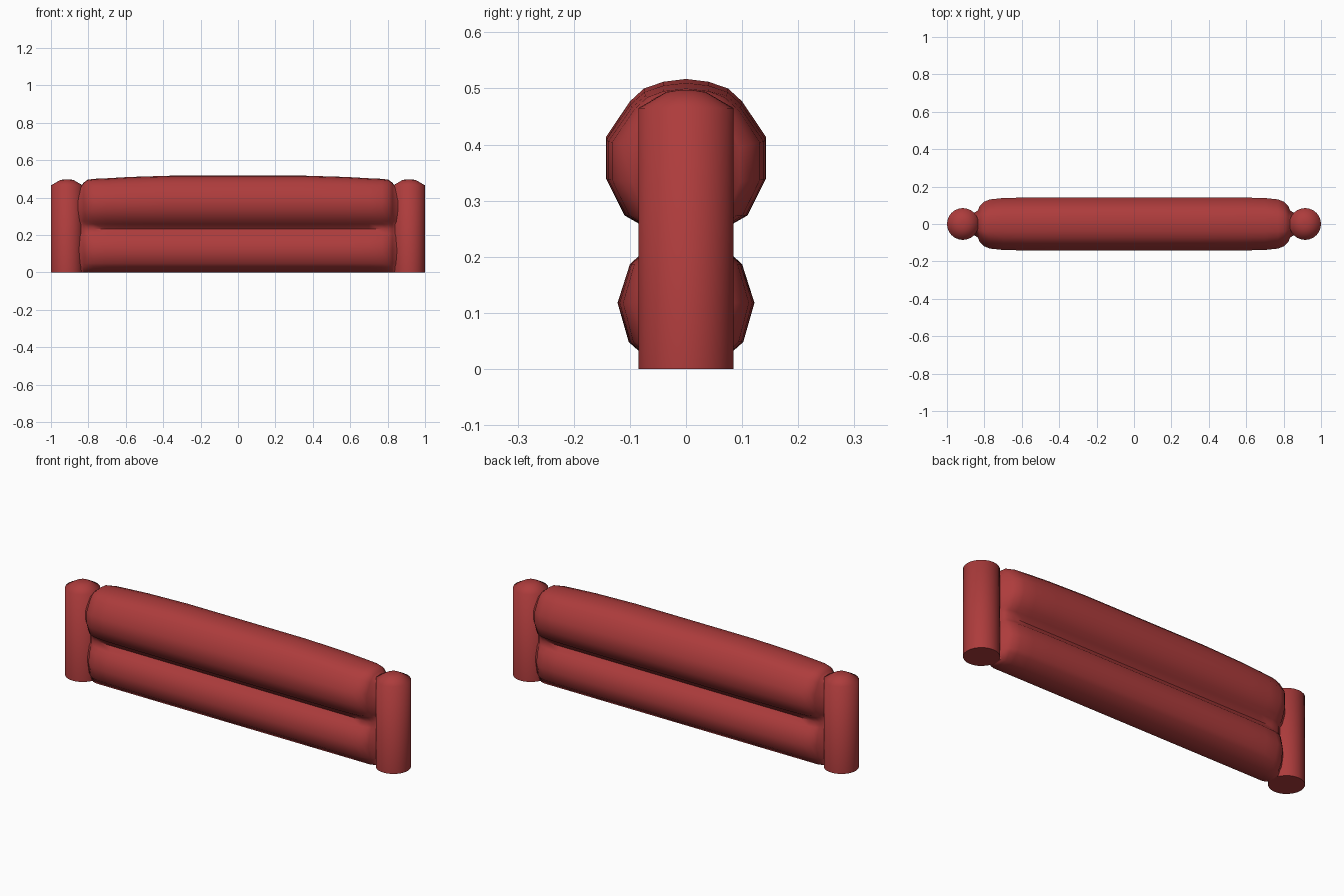
import bpy, bmesh, math

cube = bpy.data.objects.get("Cube")
if cube:
    bpy.data.objects.remove(cube, do_unlink=True)

red = bpy.data.materials.new("barrier red")
red.use_nodes = True
red.diffuse_color = (0.42, 0.045, 0.045, 1)
red.node_tree.nodes["Principled BSDF"].inputs["Base Color"].default_value = red.diffuse_color


def skin(name, rings, angle):
    """Bridge a list of closed rings, cap both ends and shade smooth."""
    bm = bmesh.new()
    loops = [[bm.verts.new(p) for p in ring] for ring in rings]
    for a, b in zip(loops, loops[1:]):
        for i in range(len(a)):
            j = (i + 1) % len(a)
            bm.faces.new((a[i], a[j], b[j], b[i]))
    bm.faces.new(loops[0])
    bm.faces.new(loops[-1])
    bmesh.ops.recalc_face_normals(bm, faces=bm.faces)
    mesh = bpy.data.meshes.new(name)
    bm.to_mesh(mesh)
    bm.free()
    mesh.materials.append(red)
    obj = bpy.data.objects.new(name, mesh)
    bpy.context.collection.objects.link(obj)
    bpy.ops.object.select_all(action="DESELECT")
    obj.select_set(True)
    bpy.context.view_layer.objects.active = obj
    bpy.ops.object.shade_smooth_by_angle(angle=math.radians(angle))


# Half cross-section (y, z): lower roll, waist crease, upper roll
half = [(0.045, 0), (0.085, 0.033), (0.102, 0.048), (0.122, 0.118), (0.1, 0.187),
        (0.08, 0.205), (0.06, 0.232), (0.082, 0.258), (0.11, 0.274), (0.143, 0.34),
        (0.143, 0.413), (0.1, 0.477), (0.075, 0.5), (0.04, 0.512)]
section = half + [(0, 0.517)] + [(-y, z) for y, z in reversed(half)]

# Stations along the right half (x, width factor, top height)
stations = [(0.35, 1, 0.517), (0.58, 0.99, 0.51), (0.7, 0.97, 0.503), (0.77, 0.92, 0.5),
            (0.805, 0.82, 0.495), (0.825, 0.67, 0.48), (0.835, 0.5, 0.465), (0.87, 0.36, 0.455)]
stations = [(-x, w, t) for x, w, t in reversed(stations)] + stations


def body_ring(x, width, top):
    ring = []
    for y, z in section:
        if z > 0.3:
            z = 0.3 + (z - 0.3) * (top - 0.3) / 0.217
        # The waist keeps its depth until the rolls narrow down to it
        limit = 0.06 if abs(y) > 0.06 else abs(y)
        ring.append((x, math.copysign(max(abs(y) * width, limit * min(1, width + 0.2)), y), z))
    return ring


skin("barrier_body", [body_ring(*s) for s in stations], 60)

# Round end posts with shallow domed tops
post_profile = [(0.085, 0), (0.085, 0.465), (0.035, 0.494), (0.012, 0.497)]
for name, side in (("left_post", 1), ("right_post", -1)):
    rings = []
    for radius, z in post_profile:
        angles = [math.tau * i / 24 for i in range(24)]
        rings.append([(side * 0.915 + radius * math.cos(a), radius * math.sin(a), z) for a in angles])
    skin(name, rings, 65)
